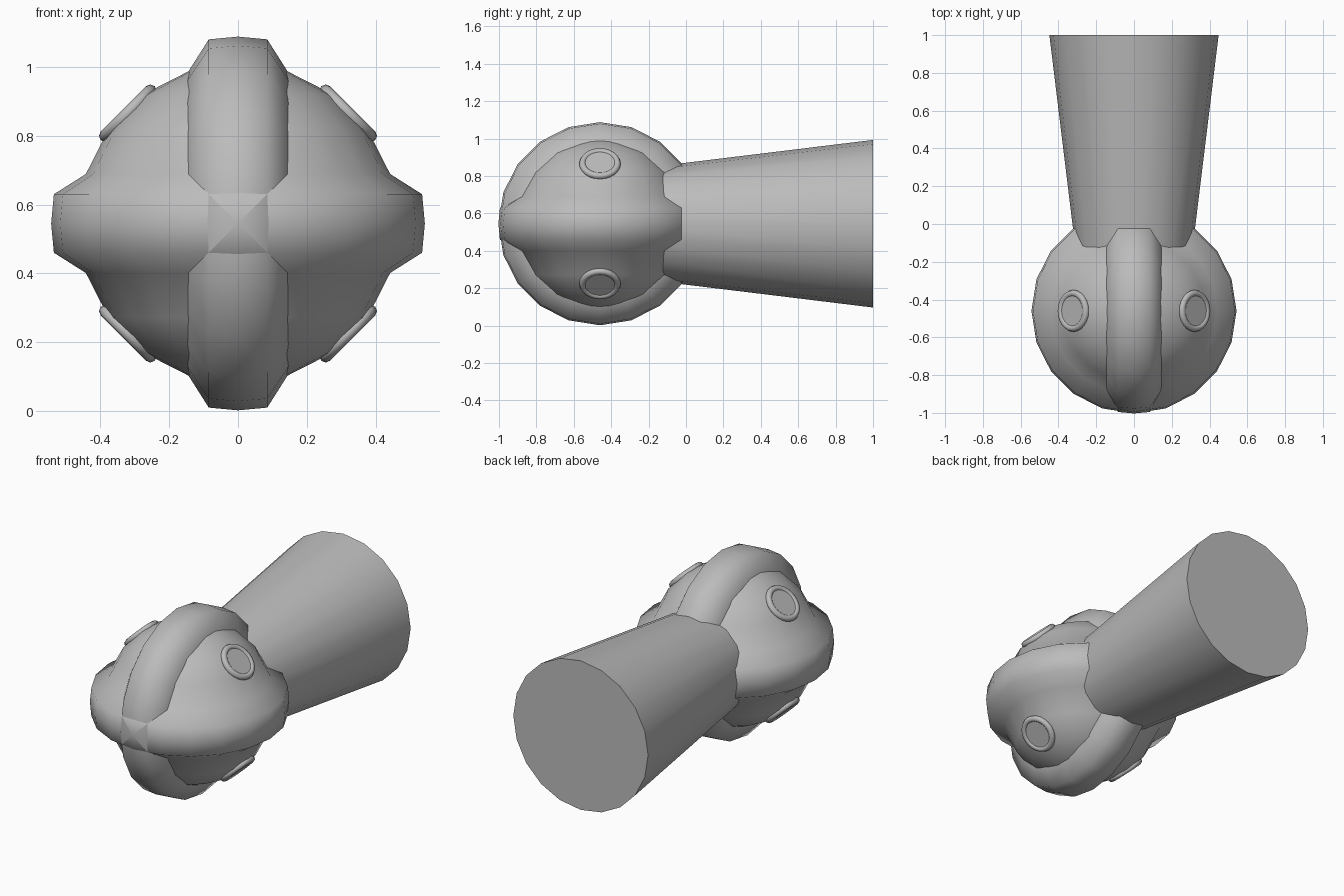
import bpy
import bmesh
from math import radians, sin, cos, pi
from mathutils import Matrix, Vector

if "Cube" in bpy.data.objects:
    bpy.data.objects.remove(bpy.data.objects["Cube"])

SEGMENTS = 20
R = 0.465                               # ball radius
CENTER = Vector((0, -0.46, 0.545))

grey = bpy.data.materials.new("plain grey")
grey.use_nodes = True
grey.diffuse_color = (0.5, 0.5, 0.5, 1)
grey.node_tree.nodes["Principled BSDF"].inputs["Base Color"].default_value = grey.diffuse_color


def lathe(name, profile, matrix, segments=SEGMENTS, closed=False, sharp=None):
    """Spin (radius, height) points around local z; radius 0 makes a pole."""
    bm = bmesh.new()
    rows = []
    for r, h in profile:
        count = 1 if r == 0 else segments
        rows.append([bm.verts.new((r * cos(2 * pi * i / segments),
                                   r * sin(2 * pi * i / segments), h))
                     for i in range(count)])
    pairs = list(zip(rows, rows[1:]))
    if closed:
        pairs.append((rows[-1], rows[0]))
    for a, b in pairs:
        for i in range(segments):
            j = (i + 1) % segments
            loop = [a[i % len(a)], a[j % len(a)], b[j % len(b)], b[i % len(b)]]
            bm.faces.new(list(dict.fromkeys(loop)))
    bmesh.ops.recalc_face_normals(bm, faces=bm.faces)
    mesh = bpy.data.meshes.new(name)
    bm.to_mesh(mesh)
    bm.free()
    mesh.materials.append(grey)
    obj = bpy.data.objects.new(name, mesh)
    obj.matrix_world = matrix
    bpy.context.collection.objects.link(obj)
    bpy.ops.object.select_all(action='DESELECT')
    obj.select_set(True)
    bpy.context.view_layer.objects.active = obj
    if sharp:
        bpy.ops.object.shade_smooth_by_angle(angle=radians(sharp))
    else:
        bpy.ops.object.shade_smooth()
    return obj


place = Matrix.Translation(CENTER)
turn_x = Matrix.Rotation(pi / 2, 4, 'Y')
turn_y = Matrix.Rotation(-pi / 2, 4, 'X')

# Ball with a raised belt around its equator
bulge = [(0.535, -0.085), (0.543, 0), (0.535, 0.085)]
cap = [(R * cos(radians(a)) if a < 90 else 0, R * sin(radians(a)))
       for a in range(18, 91, 18)]
lower = [(r, -h) for r, h in reversed(cap)]
lathe("ball_with_belt", lower + bulge + cap, place)

# Upright belt crossing the first one, its foot buried in the ball
foot = [(0.442, 0.144), (0.39, 0.16)]
lathe("upright_belt", [(r, -h) for r, h in reversed(foot)] + bulge + foot,
      place @ turn_x, closed=True)

# Flared neck running to the back
lathe("neck", [(0, 0.1), (0.282, 0.1), (0.448, 1.46), (0, 1.46)],
      place @ turn_y, sharp=30)

# Four ring-framed buttons on the diagonals
tube = [(0.093 + 0.018 * cos(pi * k / 4), 0.453 + 0.018 * sin(pi * k / 4))
        for k in range(8)]
for side, sx in (("left", 1), ("right", -1)):
    for level, tilt in (("upper", 45), ("lower", 135)):
        aim = place @ Matrix.Rotation(radians(sx * tilt), 4, 'Y')
        lathe(f"{level}_{side}_button_rim", tube, aim, segments=24, closed=True)
        lathe(f"{level}_{side}_button", [(0, 0.463), (0.09, 0.463), (0.09, 0.44), (0, 0.44)],
              aim, segments=24, sharp=30)
